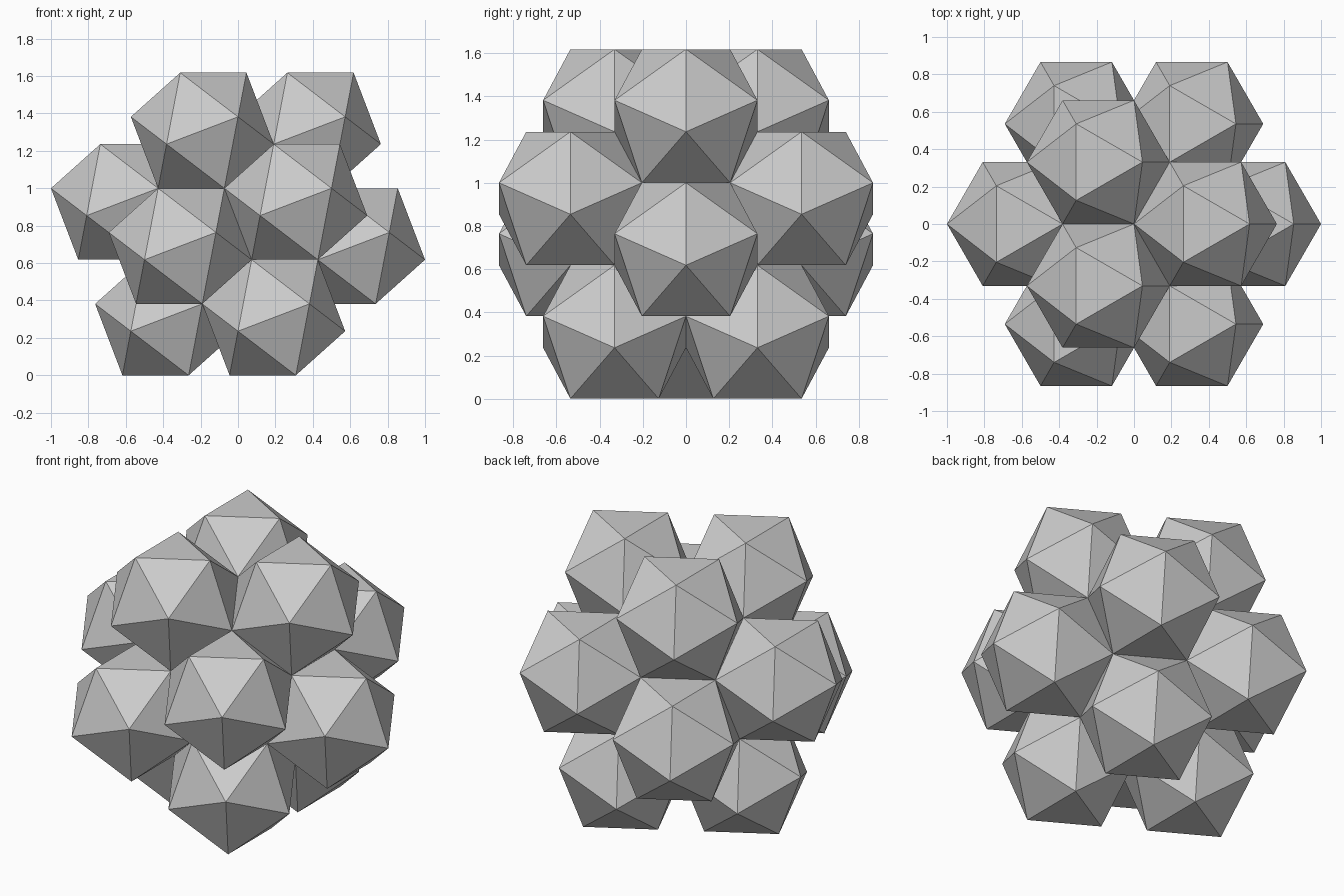
import bpy, bmesh, math
from mathutils import Matrix, Vector

cube = bpy.data.objects.get("Cube")
if cube:
    bpy.data.objects.remove(cube, do_unlink=True)

PHI = (1 + math.sqrt(5)) / 2

# Single grey material
grey = bpy.data.materials.new("plain grey")
grey.use_nodes = True
colour = (0.6, 0.6, 0.6, 1)
grey.diffuse_color = colour
for node in grey.node_tree.nodes:
    if node.type == 'BSDF_PRINCIPLED':
        node.inputs["Base Color"].default_value = colour

# Unit icosahedron lying on a face, with its top triangle pointing to +x
bm = bmesh.new()
bmesh.ops.create_icosphere(bm, subdivisions=1, radius=1)
bm.faces.ensure_lookup_table()
top = bm.faces[0]
up = top.calc_center_median().normalized()
side = top.verts[0].co - up * top.verts[0].co.dot(up)
side.normalize()
turn = Matrix((side, up.cross(side), up))
bmesh.ops.transform(bm, matrix=turn.to_4x4(), verts=bm.verts)
corners = [v.co.copy() for v in bm.verts]

# Cluster spacing is the golden ratio times the small radius, so edges touch
total = 1 / max(c.x for c in corners)
small = total / (1 + PHI)
spacing = small * PHI
middle = Vector((0, 0, total * max(c.z for c in corners)))

# Shared mesh for every solid
bmesh.ops.scale(bm, vec=(small,) * 3, verts=bm.verts)
mesh = bpy.data.meshes.new("icosahedron")
bm.to_mesh(mesh)
bm.free()
mesh.materials.append(grey)

# One small solid at each corner of the large one
corners.sort(key=lambda c: -c.z)
for i, corner in enumerate(corners):
    solid = bpy.data.objects.new(f"icosahedron_{i + 1}", mesh)
    solid.location = middle + corner * spacing
    bpy.context.scene.collection.objects.link(solid)
